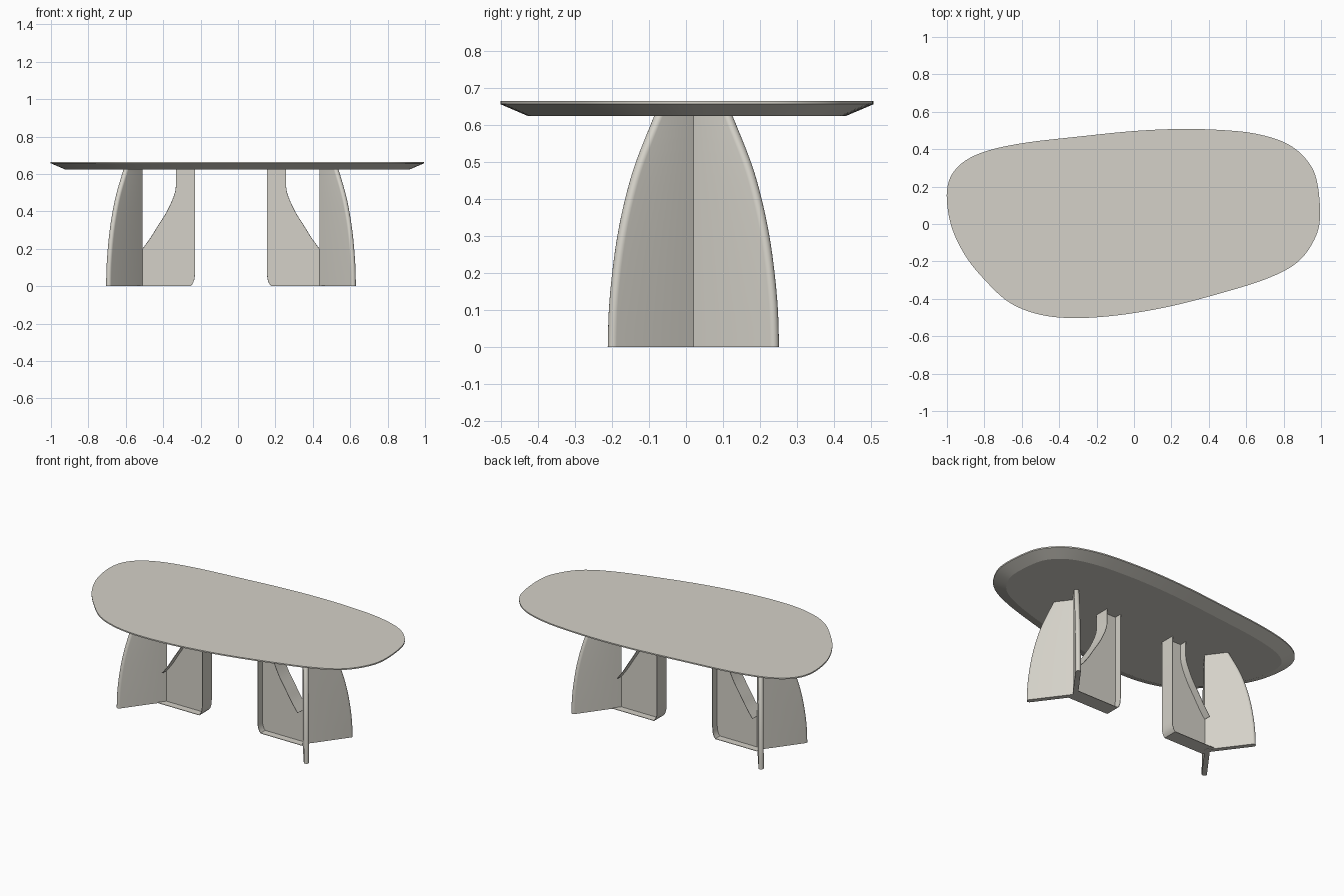
import bpy, bmesh, math
from mathutils import Vector

if "Cube" in bpy.data.objects:
    bpy.data.objects.remove(bpy.data.objects["Cube"])

mat = bpy.data.materials.new("warm stone")
mat.diffuse_color = (0.66, 0.64, 0.58, 1)
mat.use_nodes = True
mat.node_tree.nodes["Principled BSDF"].inputs["Base Color"].default_value = mat.diffuse_color


def spline(pts, steps, closed=False):
    """Catmull-Rom points through a 2D control list."""
    P, n, out = [Vector(p) for p in pts], len(pts), []
    get = (lambda i: P[i % n]) if closed else (lambda i: P[max(0, min(n - 1, i))])
    for i in range(n if closed else n - 1):
        a, b, c, d = (get(i + k) for k in (-1, 0, 1, 2))
        for s in range(steps):
            t = s / steps
            out.append(0.5 * (2 * b + (c - a) * t + (2 * a - 5 * b + 4 * c - d) * t * t
                              + (3 * b - a - 3 * c + d) * t ** 3))
    return out if closed else out + [P[-1]]


def finish(name, bm, angle=35):
    bmesh.ops.recalc_face_normals(bm, faces=bm.faces)
    me = bpy.data.meshes.new(name)
    bm.to_mesh(me)
    bm.free()
    me.materials.append(mat)
    ob = bpy.data.objects.new(name, me)
    bpy.context.collection.objects.link(ob)
    bpy.ops.object.select_all(action='DESELECT')
    ob.select_set(True)
    bpy.context.view_layer.objects.active = ob
    bpy.ops.object.shade_smooth_by_angle(angle=math.radians(angle))
    return ob


def loft(name, rings, angle=35):
    """Skin closed rings of 3D points and cap both ends."""
    bm = bmesh.new()
    R = [[bm.verts.new(p) for p in r] for r in rings]
    n = len(R[0])
    for a, b in zip(R, R[1:]):
        for i in range(n):
            j = (i + 1) % n
            bm.faces.new((a[i], a[j], b[j], b[i]))
    bm.faces.new(R[0][::-1])
    bm.faces.new(R[-1])
    return finish(name, bm, angle)


# Table top: organic outline with a wide under-chamfer
outline = [(-1, .18), (-.98, 0), (-.906, -.163), (-.8, -.297), (-.666, -.42), (-.505, -.484),
           (-.318, -.503), (-.078, -.487), (.19, -.441), (.457, -.372), (.698, -.297),
           (.858, -.217), (.95, -.11), (.994, .024), (.976, .238), (.912, .356), (.805, .436),
           (.644, .484), (.457, .503), (.243, .508), (0, .497), (-.29, .468), (-.61, .43),
           (-.826, .377), (-.95, .297)]
edge = spline(outline, 6, True)
inner = []
for i, p in enumerate(edge):
    t = (edge[(i + 1) % len(edge)] - edge[i - 1]).normalized()
    inner.append(p + Vector((-t.y, t.x)) * 0.075)
loft("table_top", [[(p.x, p.y, z) for p in ring]
                   for ring, z in ((inner, .625), (edge, .657), (edge, .665))], 15)

CX, CY = -0.0375, 0.02          # symmetry centre of the two pedestals
HUB, END, HALF = 0.4735, 0.1925, 0.047
TH, ANG = 0.03, math.radians(53.5)
d = Vector((math.cos(ANG), math.sin(ANG)))      # direction of an outer fin
nrm = Vector((d.y, -d.x))                       # towards its outer face
fin_edge = spline([(0, .241), (.1, .238), (.2, .229), (.3, .215), (.4, .194), (.5, .165),
                   (.628, .114)], 4)
# Profile of the inner panel (distance from centre, height), hub to hub
curve = spline([(HUB, .2), (.43, .26), (.396, .315), (.343, .4), (.305, .485),
                (.2945, .54), (.2945, .628)], 5)
base = [Vector(p) for p in ((END, .628), (END, .07), (.1945, .04), (.203, .015), (.214, .002),
                            (HUB + .03, .002))]


def fin_ring(z, ext, sx, sy):
    """Plan section of an outer fin with a half-round tip."""
    r = TH / 2
    length = (ext - r) / d.y
    mid = Vector((HUB, 0)) + nrm * r + d * length
    ring = [Vector((HUB, 0))]
    for k in range(9):
        a = math.pi * k / 8
        ring.append(mid - nrm * r * math.cos(a) + d * r * math.sin(a))
    ring.append(Vector((HUB + TH / d.y, 0)))
    return [(CX + sx * p.x, CY + sy * p.y, z) for p in ring]


def ribbon(name, path, sx):
    """Thin flange of constant depth following a profile."""
    off = []
    for i, p in enumerate(path):
        t = (path[min(i + 1, len(path) - 1)] - path[max(i - 1, 0)]).normalized()
        off.append(p + Vector((t.y, -t.x)) * -0.003)
    rings = [[(CX + sx * q.x, CY + y, q.y) for q, y in
              ((p, -HALF), (p, HALF), (o, HALF), (o, -HALF))] for p, o in zip(path, off)]
    return loft(name, rings)


for side, sx in (("left", -1), ("right", 1)):
    # Two splayed outer fins
    for face, sy in (("front", -1), ("back", 1)):
        loft(f"{side}_{face}_fin", [fin_ring(p.x, p.y, sx, sy) for p in fin_edge])
    # Thin web of the inner panel
    prof = curve + base[:-1] + [Vector((HUB, .002))]
    loft(f"{side}_web", [[(CX + sx * p.x, CY + y, p.y) for p in prof] for y in (-.002, .002)])
    # Flanges round the web: curved brace, then end and foot
    ribbon(f"{side}_curved_flange", curve, sx)
    ribbon(f"{side}_foot_flange", base, sx)
